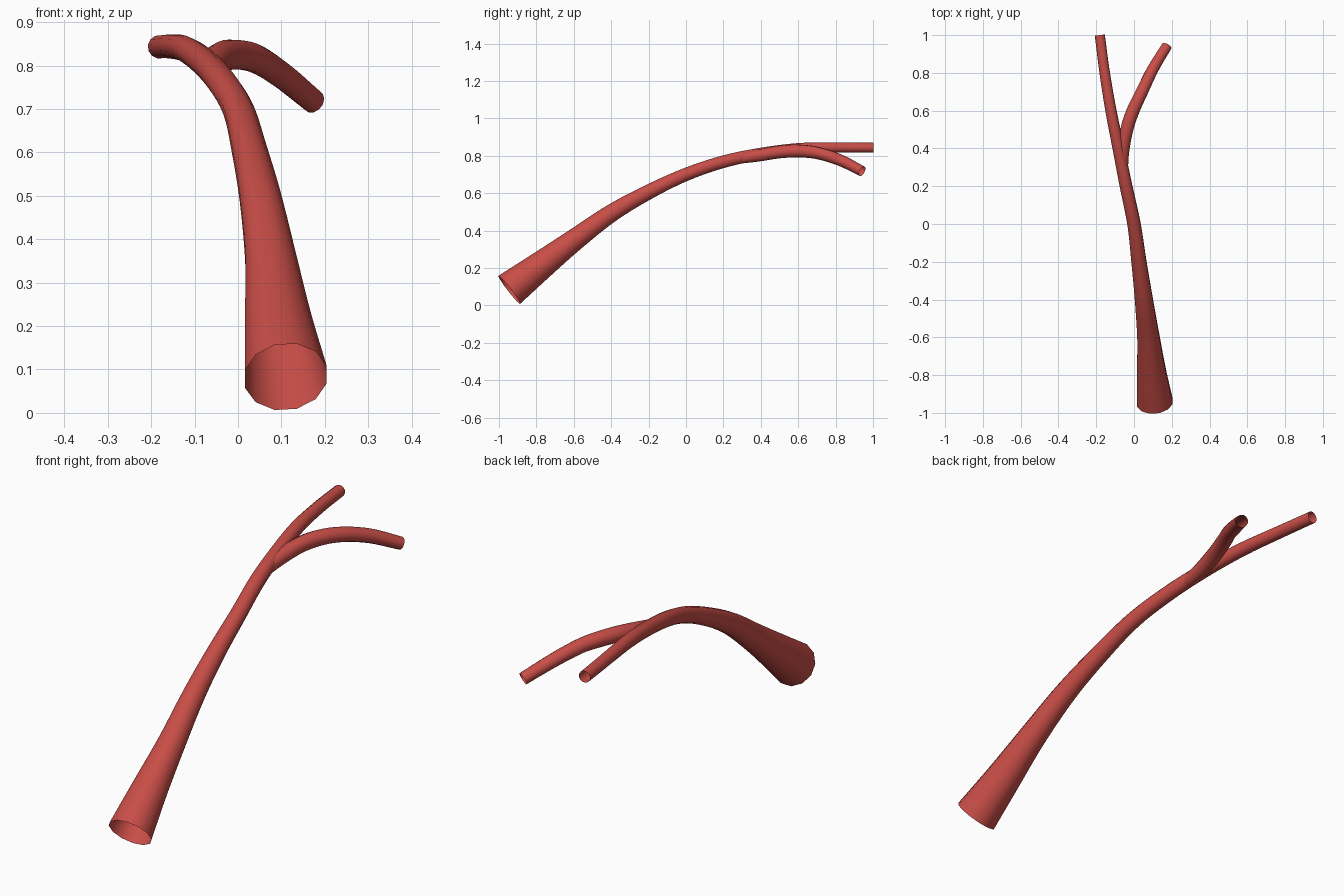
import bpy, bmesh, math
from mathutils import Vector

if "Cube" in bpy.data.objects:
    bpy.data.objects.remove(bpy.data.objects["Cube"])

SIDES = 12

red = bpy.data.materials.new("vessel_red")
red.diffuse_color = (0.58, 0.075, 0.063, 1)
red.use_nodes = True
red.node_tree.nodes["Principled BSDF"].inputs["Base Color"].default_value = red.diffuse_color


def spline(points, steps):
    """Catmull-Rom through (x, y, z, radius) points."""
    p = [Vector(q) for q in points]
    p = [2 * p[0] - p[1]] + p + [2 * p[-1] - p[-2]]
    out = []
    for i in range(1, len(p) - 2):
        a, b, c, d = p[i - 1:i + 3]
        for s in range(steps):
            t = s / steps
            out.append(0.5 * (2 * b + (c - a) * t + (2 * a - 5 * b + 4 * c - d) * t**2
                              + (3 * b - a - 3 * c + d) * t**3))
    return out + [p[-2]]


def tube(name, points, steps=5):
    """Open-ended tube swept along a smooth path with changing radius."""
    path = spline(points, steps)
    bm = bmesh.new()
    rings = []
    side = Vector((1, 0, 0))
    for i, q in enumerate(path):
        tan = (path[min(i + 1, len(path) - 1)] - path[max(i - 1, 0)]).to_3d().normalized()
        side = (side - tan * side.dot(tan)).normalized()
        up = tan.cross(side)
        ring = []
        for k in range(SIDES):
            a = 2 * math.pi * (k + 0.5) / SIDES
            ring.append(bm.verts.new(q.to_3d() + q.w * (side * math.cos(a) + up * math.sin(a))))
        rings.append(ring)
    for r0, r1 in zip(rings, rings[1:]):
        for k in range(SIDES):
            j = (k + 1) % SIDES
            f = bm.faces.new((r0[k], r0[j], r1[j], r1[k]))
            f.smooth = True
    bmesh.ops.recalc_face_normals(bm, faces=bm.faces)
    # keep normals pointing away from the path
    f = bm.faces[:][0]
    if f.normal.dot(f.calc_center_median() - path[0].to_3d()) < 0:
        bmesh.ops.reverse_faces(bm, faces=bm.faces)
    mesh = bpy.data.meshes.new(name)
    bm.to_mesh(mesh)
    bm.free()
    mesh.materials.append(red)
    obj = bpy.data.objects.new(name, mesh)
    bpy.context.collection.objects.link(obj)
    return obj


# Wide trunk tapering into the straight branch
tube("trunk_and_left_branch", [
    (0.110, -0.945, 0.083, 0.098),
    (0.092, -0.780, 0.210, 0.079),
    (0.076, -0.600, 0.347, 0.061),
    (0.052, -0.400, 0.492, 0.049),
    (0.026, -0.200, 0.606, 0.041),
    (0.000, 0.000, 0.700, 0.036),
    (-0.042, 0.200, 0.768, 0.034),
    (-0.082, 0.400, 0.811, 0.032),
    (-0.122, 0.600, 0.838, 0.030),
    (-0.155, 0.800, 0.844, 0.028),
    (-0.181, 1.000, 0.843, 0.027),
])

# Curved branch, starting inside the trunk
tube("right_branch", [
    (-0.058, 0.260, 0.780, 0.026),
    (-0.058, 0.380, 0.800, 0.033),
    (-0.038, 0.500, 0.820, 0.035),
    (-0.005, 0.600, 0.825, 0.035),
    (0.042, 0.700, 0.815, 0.033),
    (0.100, 0.820, 0.778, 0.031),
    (0.174, 0.942, 0.717, 0.028),
])
